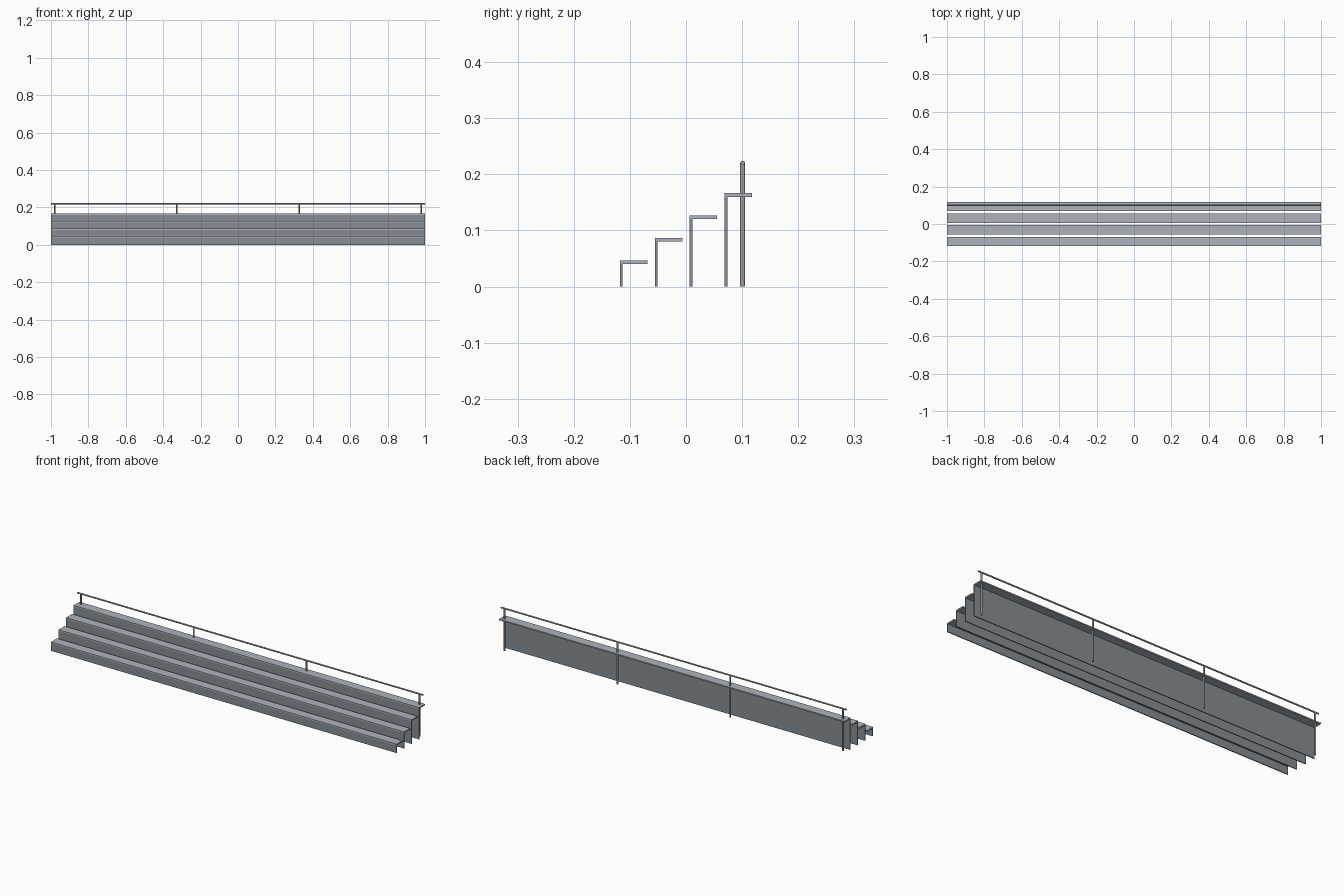
import bpy
import math

if "Cube" in bpy.data.objects:
    bpy.data.objects.remove(bpy.data.objects["Cube"])


def material(name, rgb):
    m = bpy.data.materials.new(name)
    m.diffuse_color = (*rgb, 1)
    m.use_nodes = True
    m.node_tree.nodes["Principled BSDF"].inputs["Base Color"].default_value = m.diffuse_color
    return m


tread_mat = material("tread_metal", (0.42, 0.45, 0.50))
riser_mat = material("riser_metal", (0.24, 0.27, 0.30))
rail_mat = material("rail_metal", (0.42, 0.37, 0.32))


def box(name, lo, hi, mat):
    bpy.ops.mesh.primitive_cube_add(size=1, location=[(a + b) / 2 for a, b in zip(lo, hi)])
    o = bpy.context.object
    o.name = name
    o.scale = [b - a for a, b in zip(lo, hi)]
    bpy.ops.object.transform_apply(location=False, rotation=False, scale=True)
    o.data.materials.append(mat)


def tube(name, radius, length, loc, rot=(0, 0, 0)):
    bpy.ops.mesh.primitive_cylinder_add(vertices=8, radius=radius, depth=length,
                                        location=loc, rotation=rot)
    o = bpy.context.object
    o.name = name
    o.data.materials.append(rail_mat)
    bpy.ops.object.shade_smooth_by_angle(angle=math.radians(50))


# Four steps: a tread plank on a full-height riser panel
DEPTH, PITCH, THICK = 0.049, 0.0622, 0.0065
for i in range(4):
    y = -0.1178 + i * PITCH
    z = 0.04 * (i + 1)
    box(f"tread_{i + 1}", (-1, y, z), (1, y + DEPTH, z + THICK), tread_mat)
    box(f"riser_{i + 1}", (-1, y, 0), (1, y + 0.005, z), riser_mat)

# Back guard rail on four posts that pass through the top tread
RAIL_Y, RAIL_Z = 0.101, 0.2205
for i in range(4):
    tube(f"rail_post_{i + 1}", 0.0045, RAIL_Z, (-0.98 + i * 1.96 / 3, RAIL_Y, RAIL_Z / 2))
tube("top_rail", 0.004, 2.0, (0, RAIL_Y, RAIL_Z), (0, math.pi / 2, 0))
